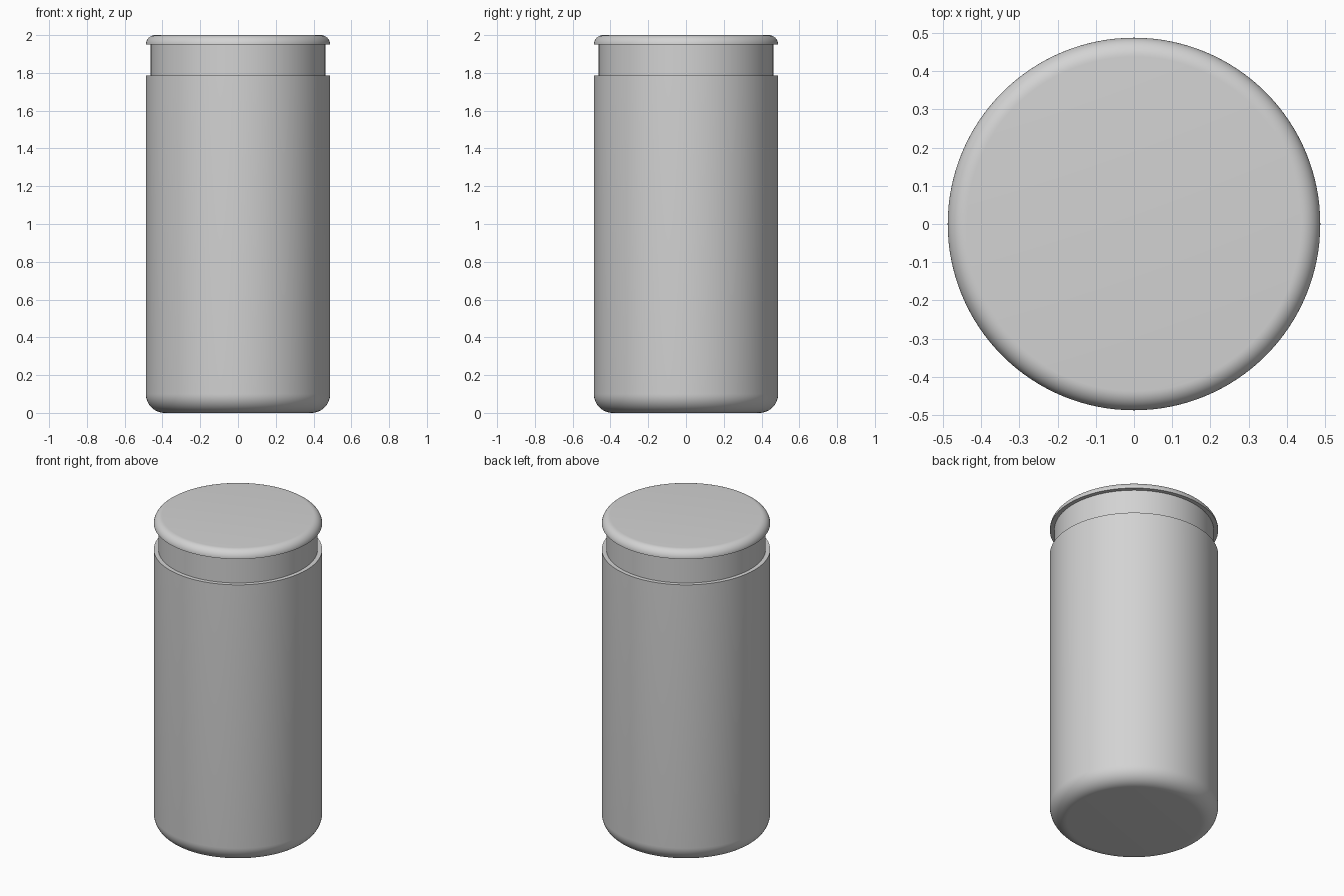
import bpy, bmesh, math

if "Cube" in bpy.data.objects:
    bpy.data.objects.remove(bpy.data.objects["Cube"])

SEGMENTS = 128
R_BODY, R_NECK = 0.488, 0.462
Z_BODY, Z_LID, Z_TOP = 1.785, 1.95, 2.0

grey = bpy.data.materials.new("light grey")
grey.diffuse_color = (0.65, 0.65, 0.65, 1)
grey.use_nodes = True
grey.node_tree.nodes["Principled BSDF"].inputs["Base Color"].default_value = grey.diffuse_color


def arc(cx, cz, r, a0, a1, n):
    """Points on a fillet arc in the radius/height plane."""
    return [(cx + r * math.cos(math.radians(a0 + (a1 - a0) * i / n)),
             cz + r * math.sin(math.radians(a0 + (a1 - a0) * i / n)))
            for i in range(n + 1)]


def lathe(name, profile):
    """Spin a profile (bottom to top) round z and cap both ends."""
    bm = bmesh.new()
    rings = [[bm.verts.new((r * math.cos(math.tau * i / SEGMENTS),
                            r * math.sin(math.tau * i / SEGMENTS), z))
              for i in range(SEGMENTS)] for r, z in profile]
    for a, b in zip(rings, rings[1:]):
        for i in range(SEGMENTS):
            j = (i + 1) % SEGMENTS
            bm.faces.new((a[i], a[j], b[j], b[i]))
    bm.faces.new(rings[0][::-1])
    bm.faces.new(rings[-1])
    mesh = bpy.data.meshes.new(name)
    bm.to_mesh(mesh)
    bm.free()
    mesh.materials.append(grey)
    obj = bpy.data.objects.new(name, mesh)
    bpy.context.collection.objects.link(obj)
    bpy.ops.object.select_all(action='DESELECT')
    obj.select_set(True)
    bpy.context.view_layer.objects.active = obj
    bpy.ops.object.shade_smooth_by_angle(angle=math.radians(30))
    return obj


# Jar: rounded base, straight wall, narrow ledge, recessed neck
lathe("jar_body", arc(R_BODY - 0.1, 0.1, 0.1, -90, 0, 12)
      + [(R_BODY, Z_BODY), (R_NECK, Z_BODY), (R_NECK, Z_LID)])

# Lid: flat underside, rounded upper rim
lathe("lid", [(R_NECK - 0.02, Z_LID)]
      + arc(R_BODY - 0.05, Z_LID, 0.05, 0, 90, 10))
